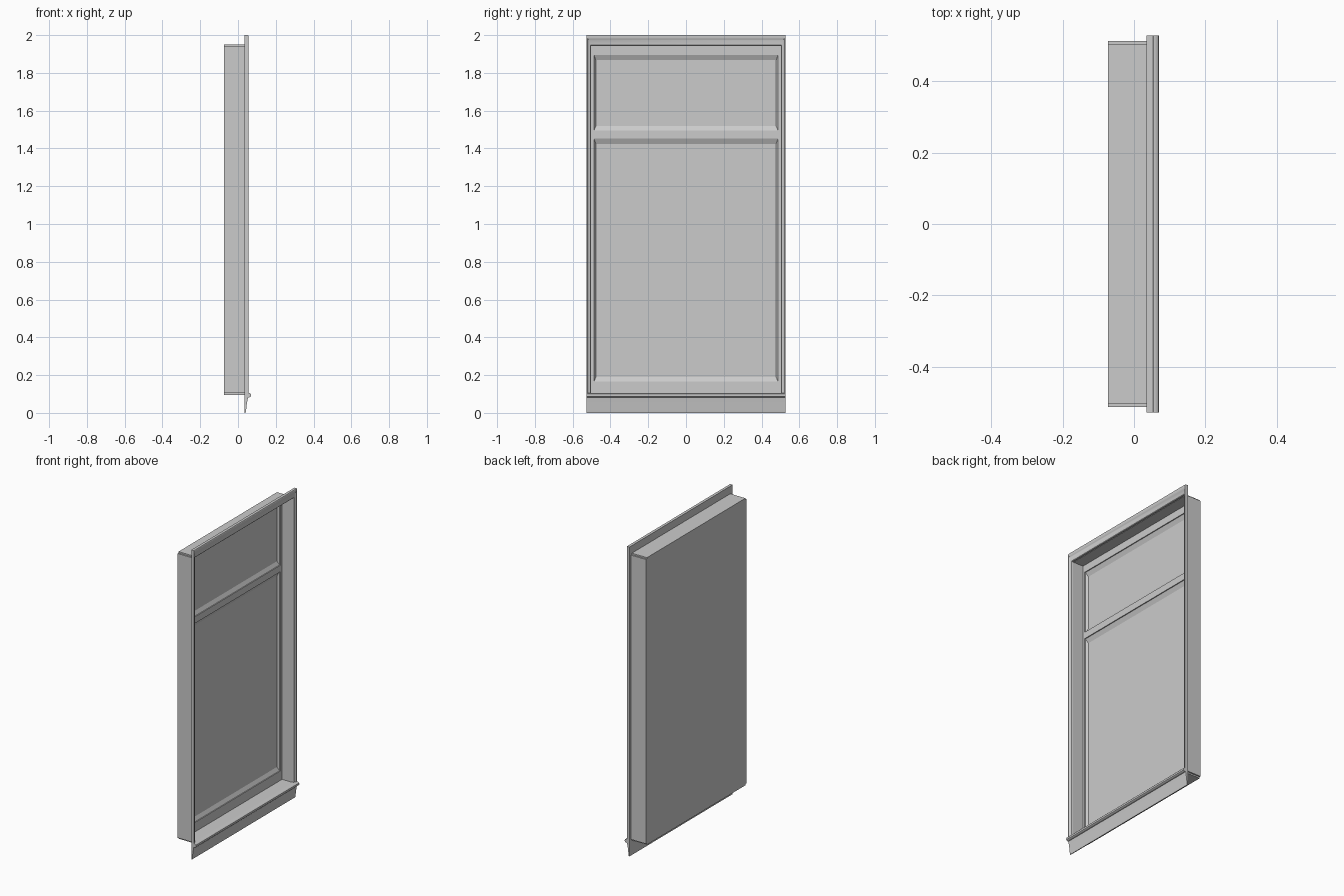
import bpy, bmesh, math

if "Cube" in bpy.data.objects:
    bpy.data.objects.remove(bpy.data.objects["Cube"])


def finish(name, bm, smooth=False):
    bmesh.ops.recalc_face_normals(bm, faces=bm.faces)
    mesh = bpy.data.meshes.new(name)
    bm.to_mesh(mesh)
    bm.free()
    ob = bpy.data.objects.new(name, mesh)
    bpy.context.collection.objects.link(ob)
    if smooth:
        bpy.context.view_layer.objects.active = ob
        ob.select_set(True)
        bpy.ops.object.shade_smooth_by_angle(angle=math.radians(30))
        ob.select_set(False)
    return ob


def bridge(bm, a, b, closed=True):
    n = len(a)
    for i in range(n if closed else n - 1):
        j = (i + 1) % n
        bm.faces.new((a[i], a[j], b[j], b[i]))


def rect(bm, x, hy, z0, z1, c=0.0):
    """Rectangle facing x, optionally with chamfered corners (8 points)."""
    pts = [(-hy + c, z0), (hy - c, z0), (hy, z0 + c), (hy, z1 - c),
           (hy - c, z1), (-hy + c, z1), (-hy, z1 - c), (-hy, z0 + c)]
    if c == 0:
        pts = [pts[i] for i in (0, 1, 3, 5)]
    return [bm.verts.new((x, y, z)) for y, z in pts]


def extrude_y(name, profile, hy, smooth=False):
    bm = bmesh.new()
    a = [bm.verts.new((x, -hy, z)) for x, z in profile]
    b = [bm.verts.new((x, hy, z)) for x, z in profile]
    bridge(bm, a, b)
    bm.faces.new(a)
    bm.faces.new(b)
    return finish(name, bm, smooth)


def box(name, x0, x1, y0, y1, z0, z1):
    ob = extrude_y(name, [(x0, z0), (x1, z0), (x1, z1), (x0, z1)], (y1 - y0) / 2)
    ob.location.y = (y0 + y1) / 2
    return ob


BACK, WALL, SASH, GLASS = -0.073, 0.035, -0.037, -0.056

# Jamb lining: four boards around the opening, leaving notched corners
for s, side in ((-1, "left"), (1, "right")):
    y = sorted((s * 0.503, s * 0.512))
    box(side + "_jamb", BACK, WALL, *y, 0.104, 1.942)
box("head_jamb", BACK, WALL, -0.503, 0.503, 1.942, 1.951)
box("bottom_jamb", BACK, WALL, -0.503, 0.503, 0.095, 0.104)

# Back panel closing the box
box("back_panel", BACK, BACK + 0.005, -0.503, 0.503, 0.104, 1.942)

# Sash: stiles and rails
for s, side in ((-1, "left"), (1, "right")):
    y = sorted((s * 0.487, s * 0.503))
    box(side + "_stile", BACK + 0.005, SASH, *y, 0.104, 1.942)
for name, z0, z1 in (("bottom_rail", 0.104, 0.165), ("middle_rail", 1.452, 1.495),
                     ("top_rail", 1.895, 1.942)):
    box(name, BACK + 0.005, SASH, -0.487, 0.487, z0, z1)

# Panes with a sloped bead around each
for name, z0, z1 in (("lower_pane", 0.165, 1.452), ("upper_pane", 1.495, 1.895)):
    bm = bmesh.new()
    outer = rect(bm, SASH - 0.006, 0.487, z0, z1)
    inner = rect(bm, GLASS, 0.477, z0 + 0.024, z1 - 0.028)
    bridge(bm, outer, inner)
    bm.faces.new(inner)
    finish(name, bm)

# Casing: moulded profile (fraction from outer edge to inner edge, x) run up, over and down
profile = [(0, WALL), (0, 0.053), (0.06, 0.055), (0.25, 0.055), (0.38, 0.051),
           (0.5, 0.049), (0.8, 0.047), (0.94, 0.046), (1, 0.043), (1, WALL)]
bm = bmesh.new()
loops = []
for f, x in profile:
    hy, top = 0.527 - 0.023 * f, 2.0 - 0.056 * f
    loops.append([bm.verts.new((x, y, z)) for y, z in
                  ((-hy, 0.095), (-hy, top), (hy, top), (hy, 0.095))])
for a, b in zip(loops, loops[1:] + loops[:1]):
    bridge(bm, a, b, closed=False)
for k in (0, 3):
    bm.faces.new([l[k] for l in loops])
finish("casing", bm, True)

# Sill with a rounded nose
nose = [(0.058 + 0.012 * math.cos(math.radians(t)), 0.094 + 0.012 * math.sin(math.radians(t)))
        for t in range(-90, 91, 30)]
extrude_y("sill", [(WALL, 0.082)] + nose + [(WALL, 0.106)], 0.527, True)

# Apron tapering to its lower edge
extrude_y("apron", [(WALL, 0), (0.040, 0), (0.043, 0.015), (0.047, 0.05),
                    (0.053, 0.082), (WALL, 0.082)], 0.527, True)
